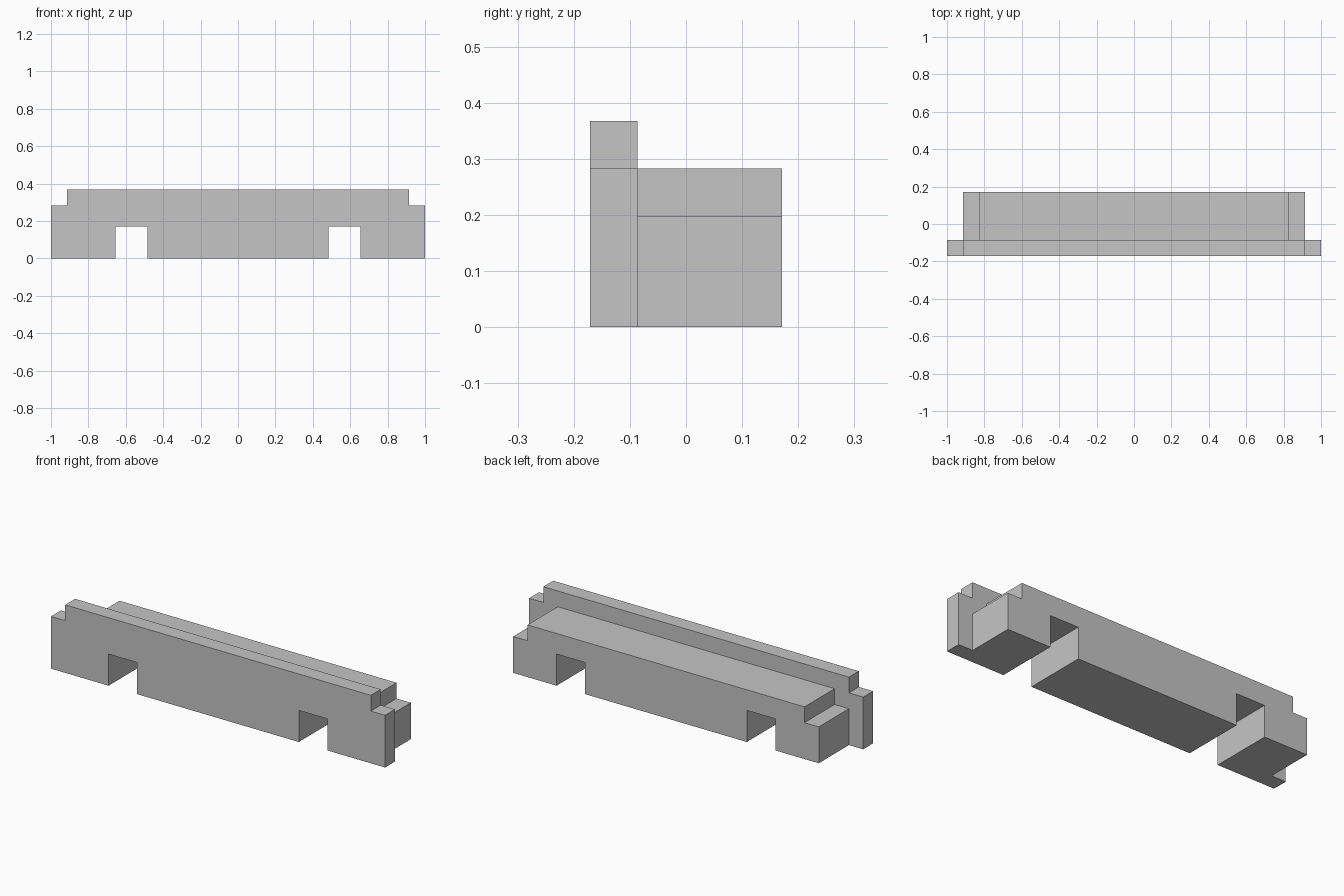
import bpy
import bmesh

cube = bpy.data.objects.get("Cube")
if cube:
    bpy.data.objects.remove(cube, do_unlink=True)

grey = bpy.data.materials.new("light grey")
grey.use_nodes = True
colour = (0.56, 0.56, 0.56, 1)
grey.diffuse_color = colour
grey.node_tree.nodes["Principled BSDF"].inputs["Base Color"].default_value = colour

STEP = 0.0855            # size of the end steps
SLOT_IN, SLOT_OUT, SLOT_TOP = 0.484, 0.655, 0.171
FRONT, JOINT, BACK = -0.171, -0.0865, 0.171
TOP = 0.368


def slotted_bar(name, half_length, height, y_front, y_back):
    """Extrude a mirrored outline with stepped ends and two slots below."""
    half = [(SLOT_IN, 0), (SLOT_IN, SLOT_TOP), (SLOT_OUT, SLOT_TOP), (SLOT_OUT, 0),
            (half_length, 0), (half_length, height - STEP),
            (half_length - STEP, height - STEP), (half_length - STEP, height)]
    outline = half + [(-x, z) for x, z in reversed(half)]
    bm = bmesh.new()
    face = bm.faces.new([bm.verts.new((x, y_front, z)) for x, z in outline])
    extruded = bmesh.ops.extrude_face_region(bm, geom=[face], use_keep_orig=True)
    moved = [v for v in extruded["geom"] if isinstance(v, bmesh.types.BMVert)]
    bmesh.ops.translate(bm, verts=moved, vec=(0, y_back - y_front, 0))
    bmesh.ops.recalc_face_normals(bm, faces=bm.faces)
    mesh = bpy.data.meshes.new(name)
    bm.to_mesh(mesh)
    bm.free()
    mesh.materials.append(grey)
    obj = bpy.data.objects.new(name, mesh)
    bpy.context.collection.objects.link(obj)


# Tall, thin plate along the front
slotted_bar("front_plate", 1.0, TOP, FRONT, JOINT)
# Shorter, deeper block behind it
slotted_bar("rear_block", 1.0 - STEP, TOP - STEP, JOINT, BACK)
